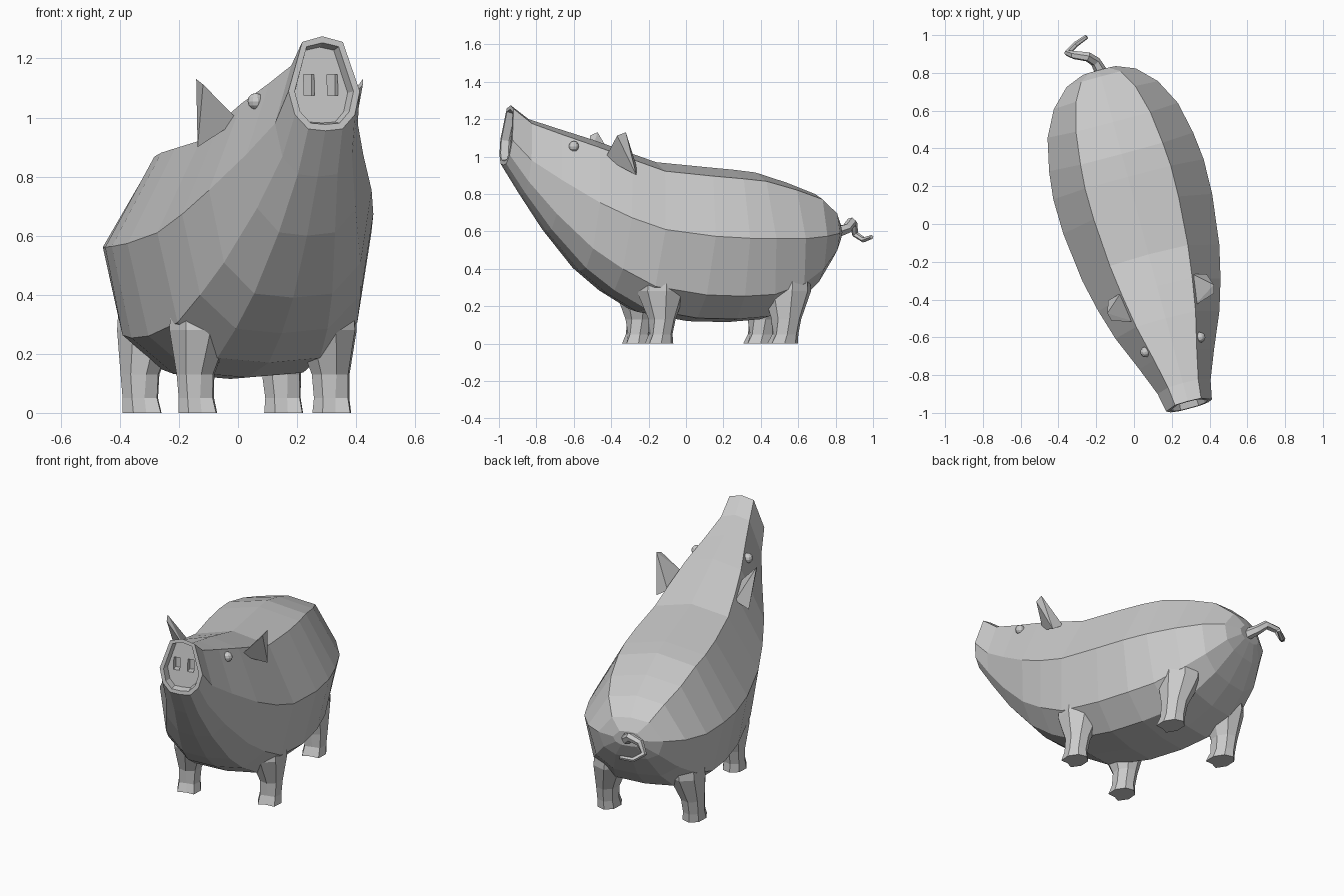
import bpy, bmesh, math
from mathutils import Matrix, Vector

if "Cube" in bpy.data.objects:
    bpy.data.objects.remove(bpy.data.objects["Cube"])

# The animal is symmetric in its own frame, then turned on the spot
FRAME = Matrix.Rotation(math.radians(15), 4, 'Z') @ Matrix.Translation((0.033, 0, 0))


def add_object(name, bm, mirror=False):
    bmesh.ops.recalc_face_normals(bm, faces=bm.faces)
    mesh = bpy.data.meshes.new(name)
    bm.to_mesh(mesh)
    bm.free()
    ob = bpy.data.objects.new(name, mesh)
    bpy.context.collection.objects.link(ob)
    ob.matrix_world = FRAME
    if mirror:
        ob.modifiers.new("Mirror", 'MIRROR')
    return ob


def loft(bm, rings):
    """Skin closed rings of points and cap both ends; returns the two caps."""
    loops = [[bm.verts.new(p) for p in ring] for ring in rings]
    for a, b in zip(loops, loops[1:]):
        n = len(a)
        for i in range(n):
            j = (i + 1) % n
            bm.faces.new((a[i], a[j], b[j], b[i]))
    return bm.faces.new(loops[0]), bm.faces.new(loops[-1])


# Body: y/z of top, y/z of bottom, half width, height fraction of widest point
STATIONS = [
    (-0.98, 1.275, -1.02, 0.955, 0.125, 0.42),
    (-0.88, 1.20, -0.92, 0.80, 0.145, 0.45),
    (-0.72, 1.15, -0.78, 0.60, 0.205, 0.50),
    (-0.525, 1.09, -0.60, 0.39, 0.285, 0.52),
    (-0.35, 1.03, -0.45, 0.27, 0.335, 0.53),
    (-0.175, 0.97, -0.28, 0.17, 0.375, 0.55),
    (0.085, 0.945, 0.00, 0.12, 0.408, 0.55),
    (0.25, 0.93, 0.22, 0.115, 0.412, 0.55),
    (0.375, 0.915, 0.40, 0.13, 0.395, 0.55),
    (0.55, 0.86, 0.57, 0.21, 0.357, 0.54),
    (0.705, 0.80, 0.69, 0.32, 0.285, 0.53),
    (0.80, 0.71, 0.785, 0.46, 0.19, 0.52),
    (0.835, 0.64, 0.83, 0.55, 0.09, 0.50),
]


def section(yt, zt, yb, zb, w, m):
    half = [(0.57, 0.94), (1, m), (0.84, 0.17), (0.48, 0.02)]
    pts = [(0, 1)] + half + [(0, 0)] + [(-x, t) for x, t in reversed(half)]
    return [(x * w, yb + (yt - yb) * t, zb + (zt - zb) * t) for x, t in pts]


bm = bmesh.new()
snout, _ = loft(bm, [section(*s) for s in STATIONS])
bmesh.ops.recalc_face_normals(bm, faces=bm.faces)
# Snout rim and recess
bmesh.ops.inset_region(bm, faces=[snout], thickness=0.022)
bmesh.ops.inset_region(bm, faces=[snout], thickness=0.01, depth=-0.04)
body = add_object("body", bm)

# Nostrils
bm = bmesh.new()
for x in (-0.041, 0.041):
    bmesh.ops.create_cube(bm, size=1, matrix=Matrix.Translation((x, -0.96, 1.11))
                          @ Matrix.Diagonal((0.037, 0.07, 0.072, 1)))
cutter = add_object("nostril_cutter", bm)
cutter.hide_render = True
cutter.display_type = 'WIRE'
cut = body.modifiers.new("Nostrils", 'BOOLEAN')
cut.operation = 'DIFFERENCE'
cut.object = cutter
cut.solver = 'EXACT'


# Legs with cloven hooves: rings of z, centre x, centre y, half width, half length, cleft
def leg(name, rings):
    bm = bmesh.new()
    loops = []
    for z, cx, cy, hx, hy, cleft in rings:
        loop = []
        for i in range(8):
            a = math.radians(45 * i - 90)
            k = 1 - cleft if i == 0 else 1
            loop.append((cx + hx * math.cos(a), cy + hy * k * math.sin(a), z))
        loops.append(loop)
    loft(bm, loops)
    add_object(name, bm, mirror=True)


leg("front_legs", [
    (0.00, 0.235, -0.227, 0.068, 0.085, 0.4),
    (0.05, 0.237, -0.217, 0.062, 0.070, 0.3),
    (0.13, 0.237, -0.205, 0.066, 0.075, 0),
    (0.28, 0.220, -0.205, 0.108, 0.135, 0),
    (0.45, 0.210, -0.200, 0.110, 0.120, 0)])
leg("hind_legs", [
    (0.00, 0.248, 0.452, 0.068, 0.092, 0.4),
    (0.05, 0.250, 0.468, 0.062, 0.078, 0.3),
    (0.13, 0.248, 0.480, 0.068, 0.082, 0),
    (0.28, 0.220, 0.492, 0.105, 0.132, 0),
    (0.48, 0.200, 0.500, 0.110, 0.120, 0)])

# Ears
bm = bmesh.new()
for p in [(0.165, -0.50, 0.99), (0.197, -0.336, 0.95), (0.27, -0.356, 0.90),
          (0.28, -0.465, 1.112), (0.292, -0.42, 1.13)]:
    bm.verts.new(p)
bmesh.ops.convex_hull(bm, input=bm.verts)
add_object("ears", bm, mirror=True)

# Eyes
bm = bmesh.new()
bmesh.ops.create_uvsphere(bm, u_segments=10, v_segments=6, radius=0.028,
                          matrix=Matrix.Translation((0.15, -0.67, 1.055)))
add_object("eyes", bm, mirror=True)

# Curly tail
PATH = [(-0.16, 0.78, 0.59, 0.036), (-0.205, 0.86, 0.615, 0.028),
        (-0.245, 0.885, 0.65, 0.026), (-0.32, 0.895, 0.64, 0.022),
        (-0.352, 0.905, 0.585, 0.018), (-0.31, 0.95, 0.555, 0.015),
        (-0.25, 0.992, 0.57, 0.012)]
curve = bpy.data.curves.new("tail", 'CURVE')
curve.dimensions = '3D'
curve.bevel_depth = 1
curve.bevel_resolution = 1
curve.use_fill_caps = True
spline = curve.splines.new('POLY')
spline.points.add(len(PATH) - 1)
spline.use_smooth = False
for pt, (x, y, z, r) in zip(spline.points, PATH):
    pt.co = (x, y, z, 1)
    pt.radius = r
bpy.context.collection.objects.link(bpy.data.objects.new("tail", curve))
